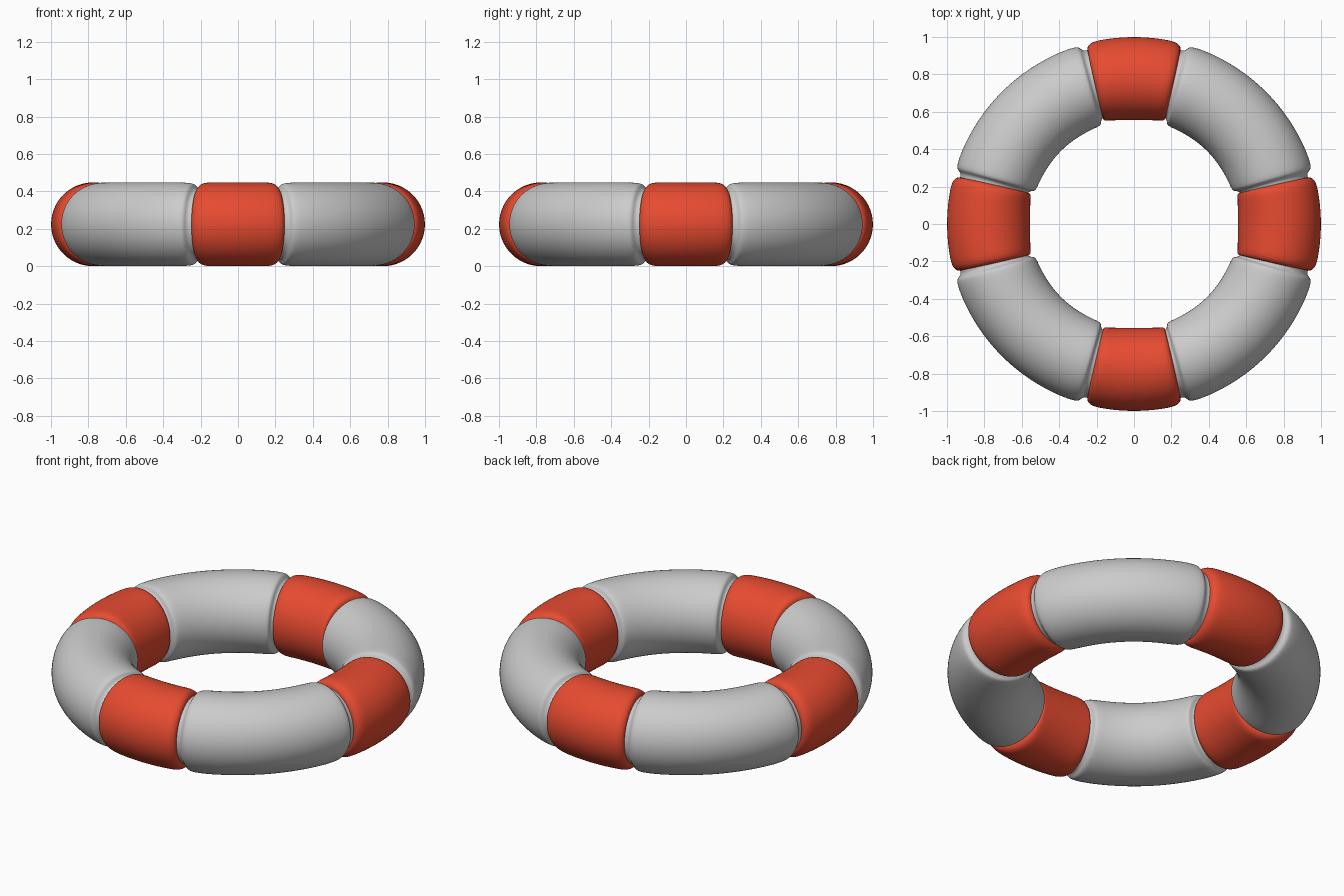
import bpy, bmesh, math

if "Cube" in bpy.data.objects:
    bpy.data.objects.remove(bpy.data.objects["Cube"])

MAJOR, MINOR, SIDES = 0.776, 0.224, 56
INNER = MAJOR - MINOR + 0.003

# half profiles: (degrees from the segment middle or end, tube radius)
BAND = [(0, .224), (3, .224), (6, .224), (9, .224), (11.5, .2238), (13, .222),
        (14.2, .217), (15, .209), (15.5, .199), (15.7, .188), (15.7, .170)]
FLOAT = [(15.2, .186), (16, .187), (16.7, .190), (17.2, .198), (17.6, .209),
         (18.1, .216), (18.9, .2195), (20.2, .222), (22.5, .2235), (26, .224),
         (30, .224), (34, .224), (38, .224), (42, .224), (45, .224)]


def sweep(name, sections, flat_inside, edge_shift, turn, material=None):
    """Sweep a round section through (angle, radius) stations about z."""
    bm = bmesh.new()
    rings = []
    for angle, radius in sections:
        ring = []
        for i in range(SIDES):
            phi = 2 * math.pi * i / SIDES
            a = math.radians(angle - edge_shift(angle) * math.cos(phi))
            rho = MAJOR + radius * math.cos(phi)
            if flat_inside:
                lift = max(0, INNER / math.cos(math.radians(angle)) - (MAJOR - radius))
                rho += lift * max(0, -math.cos(phi))
            a += turn
            ring.append(bm.verts.new((rho * math.cos(a), rho * math.sin(a),
                                      MINOR + radius * math.sin(phi))))
        rings.append(ring)
    for r0, r1 in zip(rings, rings[1:]):
        for i in range(SIDES):
            j = (i + 1) % SIDES
            bm.faces.new((r0[i], r0[j], r1[j], r1[i]))
    bmesh.ops.recalc_face_normals(bm, faces=bm.faces)
    # open tube ends: make sure normals point outwards
    bm.faces.ensure_lookup_table()
    f = bm.faces[len(bm.faces) // 2]
    c = f.calc_center_median()
    flat = math.hypot(c.x, c.y)
    k = MAJOR / flat
    if f.normal.dot((c.x * (1 - k), c.y * (1 - k), c.z - MINOR)) < 0:
        bmesh.ops.reverse_faces(bm, faces=bm.faces)
    for face in bm.faces:
        face.smooth = True
    mesh = bpy.data.meshes.new(name)
    bm.to_mesh(mesh)
    bm.free()
    obj = bpy.data.objects.new(name, mesh)
    bpy.context.collection.objects.link(obj)
    if material:
        mesh.materials.append(material)
    sub = obj.modifiers.new("smooth", 'SUBSURF')
    sub.levels = sub.render_levels = 1
    return obj


red = bpy.data.materials.new("band_red")
red.diffuse_color = (0.8, 0.07, 0.03, 1)
red.use_nodes = True
red.node_tree.nodes["Principled BSDF"].inputs["Base Color"].default_value = red.diffuse_color

band = [(-a, r) for a, r in reversed(BAND[1:])] + BAND
grey = FLOAT + [(90 - a, r) for a, r in reversed(FLOAT[:-1])]

# four red bands and four grey float sections
for n in range(4):
    turn = n * math.pi / 2
    sweep(f"red_band_{n + 1}", band, True, lambda a: 0.7 * a / 15.7, turn, red)
    sweep(f"float_section_{n + 1}", grey, False, lambda a: 0.5 * (45 - a) / 29, turn)
